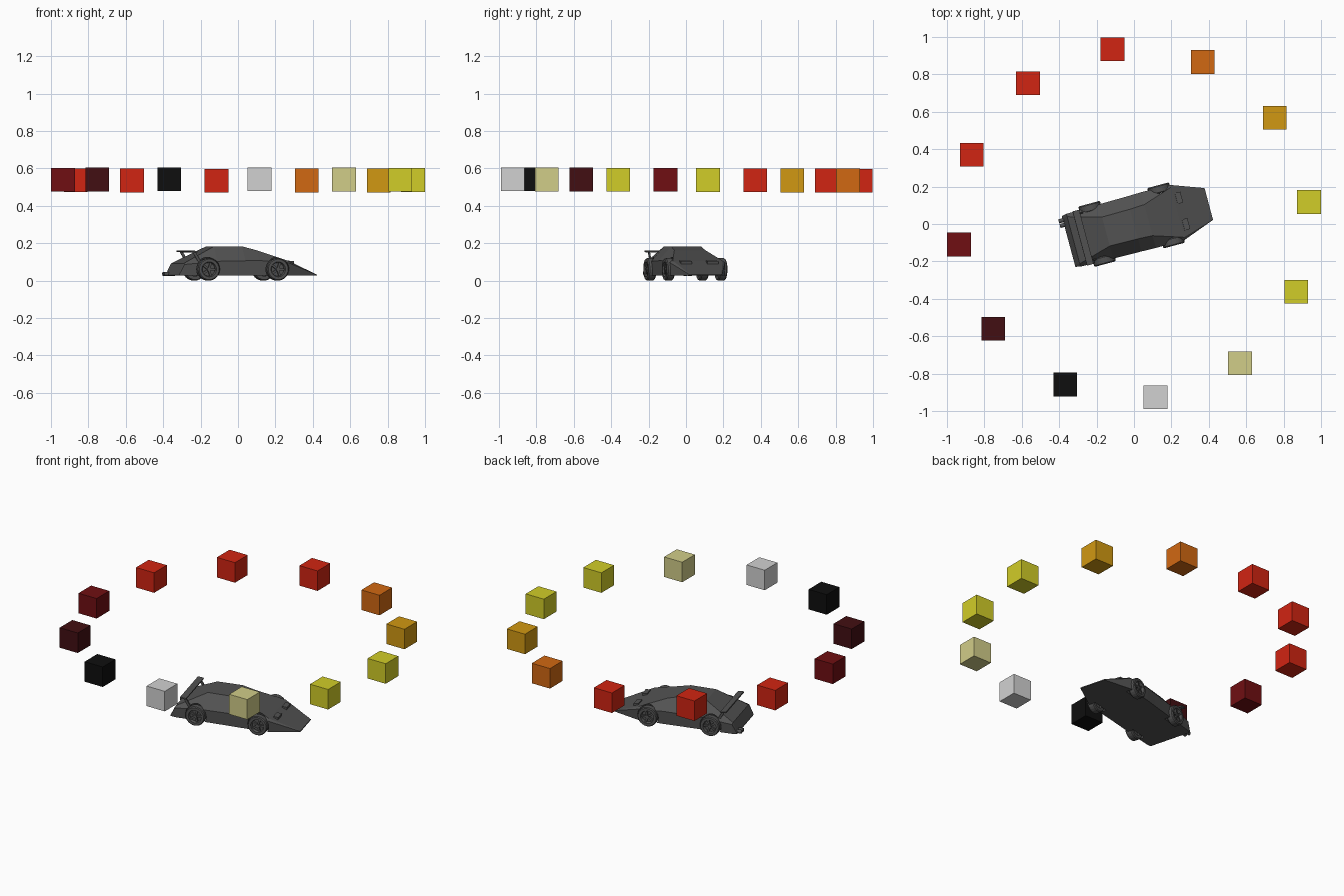
import bpy, bmesh, math
from mathutils import Matrix, Vector

old = bpy.data.objects.get("Cube")
if old:
    bpy.data.objects.remove(old, do_unlink=True)


def material(name, r, g, b):
    m = bpy.data.materials.new(name)
    m.use_nodes = True
    m.diffuse_color = (r, g, b, 1)
    m.node_tree.nodes["Principled BSDF"].inputs["Base Color"].default_value = (r, g, b, 1)
    return m


charcoal = material("charcoal", .085, .085, .085)
red = material("red", .64, .018, .006)
orange = material("orange", .64, .14, .006)
amber = material("amber", .64, .315, .006)
yellow = material("yellow", .64, .61, .021)
khaki = material("khaki", .64, .61, .25)
silver = material("light_grey", .64, .64, .64)
black = material("black", .0045, .0045, .0045)
maroon = material("deep_maroon", .055, .0045, .006)
crimson = material("dark_red", .16, .0045, .006)

# The car heads toward +x, turned a little to its left
TURN = Matrix.Rotation(math.radians(15), 4, "Z")


def finish(name, bm, mat, matrix=TURN):
    bmesh.ops.recalc_face_normals(bm, faces=bm.faces)
    bm.transform(matrix)
    me = bpy.data.meshes.new(name)
    bm.to_mesh(me)
    bm.free()
    me.materials.append(mat)
    ob = bpy.data.objects.new(name, me)
    bpy.context.collection.objects.link(ob)
    return ob


def add_box(bm, centre, size, tilt=0):
    m = Matrix.Translation(centre) @ Matrix.Rotation(tilt, 4, "Y") @ Matrix.Diagonal((*size, 1))
    bmesh.ops.create_cube(bm, size=1, matrix=m)


def add_cylinder(bm, centre, radius, depth, axis="X", sides=20):
    # Axis "X" lies across the car, "Y" lies along it
    m = Matrix.Translation(centre) @ Matrix.Rotation(math.pi / 2, 4, axis)
    bmesh.ops.create_cone(bm, cap_ends=True, segments=sides, radius1=radius,
                          radius2=radius, depth=depth, matrix=m)


# Ring of coloured cubes
ring = [yellow, amber, orange, red, red, red, crimson, maroon, black, silver, khaki, yellow]
for i, mat in enumerate(ring):
    a = math.radians(7 + 30 * i)
    y = .937 * math.sin(a)
    bm = bmesh.new()
    add_box(bm, (.942 * math.cos(a), y + .004, .538 - .004 * y), (.127, .127, .127))
    finish(f"colour_cube_{i + 1}", bm, mat, Matrix())

# Faceted body: length position, belt half width, belt height, top height, top half width
sections = [
    (-.362, .140, .033, .036, .130),
    (-.335, .146, .086, .092, .130),
    (-.155, .150, .103, .183, .080),
    (.000, .152, .106, .183, .082),
    (.080, .154, .107, .162, .086),
    (.240, .152, .095, .106, .138),
    (.414, .088, .030, .032, .085),
]
bm = bmesh.new()
rings = []
for x, w, belt, top, tw in sections:
    half = [(w - .003, .026), (w, belt), (tw, top)]
    loop = half + [(-y, z) for y, z in reversed(half)]
    rings.append([bm.verts.new((x, y, z)) for y, z in loop])
for a, b in zip(rings, rings[1:]):
    for i in range(6):
        j = (i + 1) % 6
        bm.faces.new((a[i], a[j], b[j], b[i]))
bm.faces.new(rings[0])
bm.faces.new(rings[-1])
body = finish("car_body", bm, charcoal)

# Wheel arches
WHEELS = {"front": .178, "rear": -.204}
bm = bmesh.new()
for x in WHEELS.values():
    for side in (-1, 1):
        add_cylinder(bm, (x, side * .16, .06), .064, .1, sides=24)
cutter = finish("arch_cutter", bm, charcoal)
cutter.hide_render = True
mod = body.modifiers.new("arches", "BOOLEAN")
mod.operation = "DIFFERENCE"
mod.solver = "EXACT"
mod.object = cutter
bpy.context.view_layer.objects.active = body
bpy.ops.object.modifier_apply(modifier="arches")
bpy.data.objects.remove(cutter, do_unlink=True)

# Wheels: turned tyre, recessed disc, hub and spokes
tyre_profile = [(.036, -.022), (.055, -.022), (.060, -.016), (.060, .016),
                (.055, .022), (.040, .022), (.036, .012)]
for end, x in WHEELS.items():
    for side, label in ((-1, "right"), (1, "left")):
        bm = bmesh.new()
        verts = [bm.verts.new((r, side * d, 0)) for r, d in tyre_profile]
        edges = [bm.edges.new((verts[i], verts[(i + 1) % len(verts)])) for i in range(len(verts))]
        bmesh.ops.spin(bm, geom=verts + edges, cent=(0, 0, 0), axis=(0, 1, 0),
                       angle=math.tau, steps=24, use_duplicate=False)
        bmesh.ops.remove_doubles(bm, verts=bm.verts, dist=.0005)
        add_cylinder(bm, (0, 0, 0), .037, .008)
        add_cylinder(bm, (0, side * .008, 0), .011, .026, sides=12)
        for k in range(5):
            a = math.tau * k / 5
            add_box(bm, (.023 * math.cos(a), side * .010, -.023 * math.sin(a)), (.032, .012, .011), a)
        finish(f"{end}_{label}_wheel", bm, charcoal,
               TURN @ Matrix.Translation((x, side * .145, .06)))

# Pop-up headlights
for side, label in ((-1, "right"), (1, "left")):
    bm = bmesh.new()
    add_box(bm, (.268, side * .073, .097), (.03, .06, .016), .1)
    finish(f"{label}_headlight", bm, charcoal)

# Rear wing on raked struts
bm = bmesh.new()
add_box(bm, (-.282, 0, .156), (.036, .3, .008), .12)
finish("rear_wing", bm, charcoal)
for side, label in ((-1, "right"), (1, "left")):
    foot, head = Vector((-.245, side * .125, .095)), Vector((-.28, side * .135, .155))
    d = head - foot
    bm = bmesh.new()
    add_box(bm, (foot + head) / 2, (.014, .008, d.length), math.atan2(d.x, d.z))
    finish(f"{label}_wing_strut", bm, charcoal)

# Twin exhaust pipes at the rear left
bm = bmesh.new()
for y in (.092, .118):
    add_cylinder(bm, (-.355, y, .036), .011, .06, "Y", 12)
finish("exhaust_pipes", bm, charcoal)
